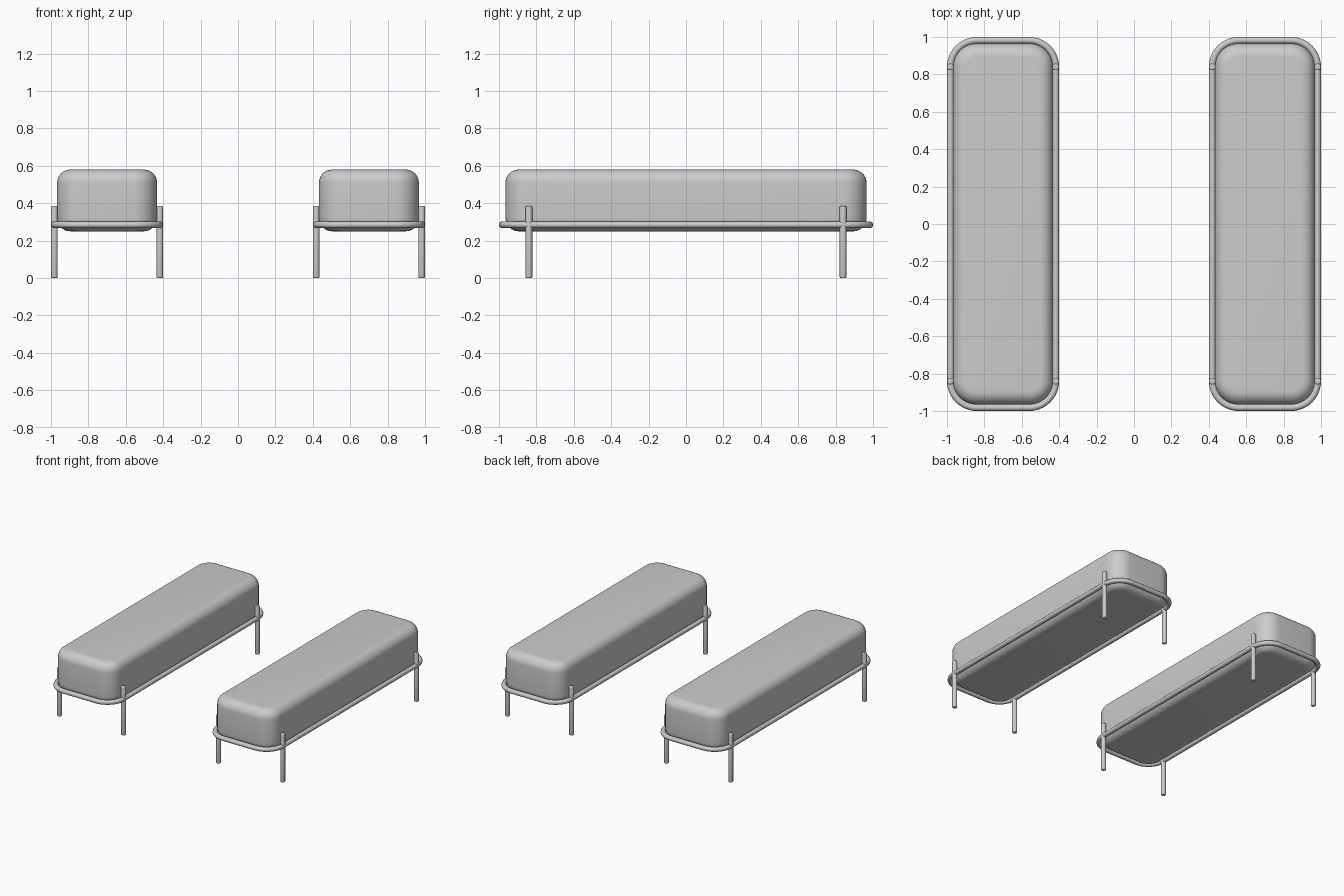
import bpy, bmesh
from math import sin, cos, pi

if "Cube" in bpy.data.objects:
    bpy.data.objects.remove(bpy.data.objects["Cube"])

TUBE = 0.018          # radius of rail and legs
ARC_Y = 0.84          # y of corner arc centres and legs
SEG = 10


def rounded_rect(hx, hy, r):
    pts = []
    for k, (sx, sy) in enumerate([(1, 1), (-1, 1), (-1, -1), (1, -1)]):
        for i in range(SEG + 1):
            a = (k + i / SEG) * pi / 2
            pts.append((sx * (hx - r) + r * cos(a), sy * (hy - r) + r * sin(a)))
    return pts


def smooth(obj, angle=0.7):
    bpy.ops.object.select_all(action='DESELECT')
    obj.select_set(True)
    bpy.context.view_layer.objects.active = obj
    bpy.ops.object.shade_smooth_by_angle(angle=angle)


def mesh_object(name, bm, loc):
    bmesh.ops.recalc_face_normals(bm, faces=bm.faces[:])
    me = bpy.data.meshes.new(name)
    bm.to_mesh(me)
    bm.free()
    obj = bpy.data.objects.new(name, me)
    obj.location = loc
    bpy.context.collection.objects.link(obj)
    smooth(obj)


# Soft block: stacked rounded-rectangle rings with rounded top and bottom edges
def cushion(name, cx):
    hx, hy, corner, z0, z1, edge = 0.267, 0.965, 0.125, 0.25, 0.58, 0.07
    arc = [i / 8 * pi / 2 for i in range(9)]
    profile = [(edge * (1 - sin(a)), z0 + edge * (1 - cos(a))) for a in arc]
    profile += [(edge * (1 - cos(a)), z1 - edge * (1 - sin(a))) for a in arc]
    bm = bmesh.new()
    rings = [[bm.verts.new((x, y, z)) for x, y in
              rounded_rect(hx - d, hy - d, corner - d)] for d, z in profile]
    n = len(rings[0])
    for a, b in zip(rings, rings[1:]):
        for i in range(n):
            j = (i + 1) % n
            bm.faces.new((a[i], a[j], b[j], b[i]))
    bm.faces.new(rings[0])
    bm.faces.new(rings[-1])
    mesh_object(name, bm, (cx, 0, 0))


# Tube frame running round the cushion
def rail(name, cx):
    cu = bpy.data.curves.new(name, 'CURVE')
    cu.dimensions = '3D'
    cu.bevel_depth = TUBE
    cu.bevel_resolution = 4
    sp = cu.splines.new('POLY')
    pts = rounded_rect(0.3 - TUBE, 1 - TUBE, 1 - TUBE - ARC_Y)
    sp.points.add(len(pts) - 1)
    for p, (x, y) in zip(sp.points, pts):
        p.co = (x, y, 0, 1)
    sp.use_cyclic_u = True
    obj = bpy.data.objects.new(name, cu)
    obj.location = (cx, 0, 0.285)
    bpy.context.collection.objects.link(obj)
    bpy.ops.object.select_all(action='DESELECT')
    obj.select_set(True)
    bpy.context.view_layer.objects.active = obj
    bpy.ops.object.convert(target='MESH')
    smooth(bpy.context.object)


# Round post with softened ends
def leg(name, x, y):
    h = 0.385
    bm = bmesh.new()
    bmesh.ops.create_cone(bm, cap_ends=True, segments=20, radius1=TUBE,
                          radius2=TUBE, depth=h)
    rims = [e for e in bm.edges if abs(e.verts[0].co.z - e.verts[1].co.z) < 1e-4]
    bmesh.ops.bevel(bm, geom=rims, offset=0.006, segments=3, profile=0.5,
                    affect='EDGES')
    mesh_object(name, bm, (x, y, h / 2))


for side, cx in (("left", -0.7), ("right", 0.7)):
    cushion(side + "_bench_cushion", cx)
    rail(side + "_bench_rail", cx)
    for sy, end in ((-1, "front"), (1, "back")):
        for sx, edge in ((-1, "left"), (1, "right")):
            leg(f"{side}_bench_{end}_{edge}_leg",
                cx + sx * (0.3 - TUBE), sy * ARC_Y)
